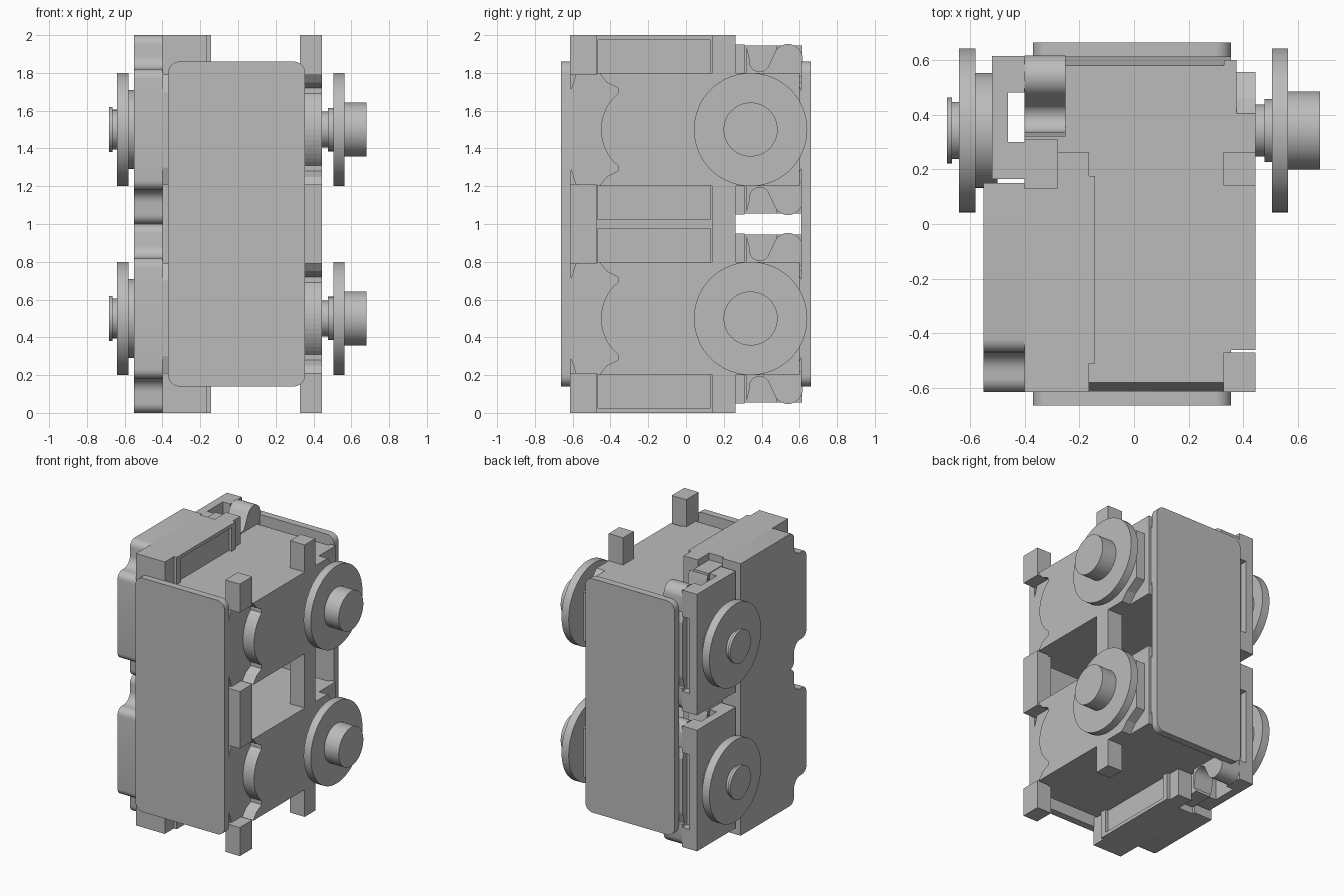
import bpy, bmesh, math
from mathutils import Matrix

cube = bpy.data.objects.get("Cube")
if cube:
    bpy.data.objects.remove(cube)

grey = bpy.data.materials.new("plain grey")
grey.use_nodes = True
COLOUR = (0.5, 0.5, 0.5, 1)
grey.diffuse_color = COLOUR
grey.node_tree.nodes["Principled BSDF"].inputs["Base Color"].default_value = COLOUR


def finish(bm, name, smooth=False):
    bmesh.ops.recalc_face_normals(bm, faces=bm.faces)
    mesh = bpy.data.meshes.new(name)
    bm.to_mesh(mesh)
    bm.free()
    mesh.materials.append(grey)
    ob = bpy.data.objects.new(name, mesh)
    bpy.context.collection.objects.link(ob)
    if smooth:
        bpy.ops.object.select_all(action='DESELECT')
        ob.select_set(True)
        bpy.context.view_layer.objects.active = ob
        bpy.ops.object.shade_smooth_by_angle(angle=math.radians(35))
    return ob


def prism(name, points, axis, lo, hi, smooth=False):
    """Extrude a profile along x (points are y, z), y (x, z) or z (x, y)."""
    place = {'x': lambda a, b, t: (t, a, b),
             'y': lambda a, b, t: (a, t, b),
             'z': lambda a, b, t: (a, b, t)}[axis]
    bm = bmesh.new()
    rings = [[bm.verts.new(place(a, b, t)) for a, b in points] for t in (lo, hi)]
    for ring in rings:
        bm.faces.new(ring)
    n = len(points)
    for i in range(n):
        j = (i + 1) % n
        bm.faces.new((rings[0][i], rings[0][j], rings[1][j], rings[1][i]))
    return finish(bm, name, smooth)


def box(name, x, y, z):
    return prism(name, [(x[0], y[0]), (x[1], y[0]), (x[1], y[1]), (x[0], y[1])], 'z', *z)


def arc(cy, cz, r, start, end, steps=8):
    angles = [math.radians(start + (end - start) * i / steps) for i in range(steps + 1)]
    return [(cy + r * math.cos(a), cz + r * math.sin(a)) for a in angles]


def mirrored(points, mid):
    """Close an upper half profile with its reflection below mid."""
    return points + [(y, 2 * mid - z) for y, z in reversed(points)]


def turned(name, steps, mid):
    """Stepped round part on the x axis: x positions and radii."""
    bm = bmesh.new()
    verts = [bm.verts.new((x, 0, r)) for x, r in steps]
    edges = [bm.edges.new(pair) for pair in zip(verts, verts[1:])]
    bmesh.ops.spin(bm, geom=verts + edges, axis=(1, 0, 0), cent=(0, 0, 0),
                   angle=math.tau, steps=64, use_duplicate=False)
    bmesh.ops.remove_doubles(bm, verts=bm.verts, dist=0.0001)
    bmesh.ops.transform(bm, matrix=Matrix.Translation((0, 0.342, mid)), verts=bm.verts)
    return finish(bm, name, True)


# Long rounded cover plates joining both modules
R = 0.06
outline = []
for cx, cz, a in ((0.295, 1.8, 0), (-0.31, 1.8, 90), (-0.31, 0.2, 180), (0.295, 0.2, 270)):
    outline += arc(cx, cz, R, a, a + 90)
prism("front_plate", outline, 'y', -0.663, -0.61, True)
prism("back_plate", outline, 'y', 0.61, 0.663, True)

for label, mid in (("lower", 0.5), ("upper", 1.5)):
    top, low = mid + 0.3, mid - 0.3

    # Main body with slanted front and back edges
    prism(label + "_body", mirrored([(-0.612, mid + 0.2), (-0.58, top),
                                     (0.58, top), (0.61, mid + 0.2)], mid), 'x', -0.4, 0.355)

    # Side cover with a rounded front edge and cut back corners
    front = arc(-0.2, mid, 0.25, 180, 130)
    cover = front + [(-0.36, mid + 0.22), (-0.42, mid + 0.25), (-0.46, top), (0.405, top),
                     (0.46, mid + 0.24), (0.555, mid + 0.18)]
    prism(label + "_side_cover", mirrored(cover[1:], mid) + [cover[0]], 'x', 0.35, 0.445)
    box(label + "_corner_rib", (0.33, 0.375), (0.4, 0.6), (low, top))

    for side in (1, -1):
        z_range = sorted((mid + side * 0.29, mid + side * 0.5))
        tag = label + ("_top" if side > 0 else "_bottom")

        # Corner posts
        for place, y in (("front", (-0.615, -0.47)), ("rear", (0.14, 0.263))):
            box(f"{tag}_{place}_post", (0.327, 0.445), y, z_range)

        # Raised slab with a shallow framed recess on its inner side
        slab = [(-0.4, -0.615), (-0.165, -0.615), (-0.165, 0.263),
                (-0.28, 0.263), (-0.28, 0.13), (-0.4, 0.13)]
        prism(tag + "_slab", slab, 'z', *z_range)
        lip = sorted((mid + side * 0.475, mid + side * 0.5))
        box(tag + "_slab_lip", (-0.17, -0.142), (-0.51, 0.175), lip)
        for end in (-0.495, 0.145):
            box(tag + "_slab_end", (-0.17, -0.142), (end - 0.015, end + 0.03), z_range)

        # Wavy hinge ear
        wave = [(0.32, 0.28), (0.32, 0.44), (0.335, 0.38)]
        wave += arc(0.39, 0.362, 0.055, 195, 320)
        wave += arc(0.54, 0.375, 0.078, 150, 10)
        wave += [(0.612, 0.28)]
        prism(tag + "_hinge_ear", [(y, mid + side * z) for y, z in wave],
              'x', -0.4, -0.25, True)
        box(tag + "_hinge_step", (-0.4, -0.28), (0.13, 0.31),
            sorted((mid + side * 0.29, mid + side * 0.45)))

    # Left plate with S curved front corners
    curve = [(-0.615, mid + 0.27)]
    curve += arc(-0.565, mid + 0.27, 0.05, 165, 90, 5)
    curve += arc(-0.54, mid + 0.39, 0.07, 270, 360, 6)
    curve += arc(-0.42, mid + 0.45, 0.05, 180, 90, 5)
    curve += [(0.15, mid + 0.5)]
    prism(label + "_left_plate", mirrored(curve, mid), 'x', -0.55, -0.4, True)

    # Left drive housing: walls around an open slot
    tall = (mid - 0.445, mid + 0.445)
    box(label + "_housing_outer_wall", (-0.52, -0.46), (0.165, 0.615), tall)
    box(label + "_housing_front_wall", (-0.46, -0.4), (0.165, 0.3), tall)
    box(label + "_housing_rear_wall", (-0.46, -0.4), (0.48, 0.56), tall)
    for z in ((mid - 0.445, mid - 0.3), (mid + 0.25, mid + 0.445)):
        box(label + "_housing_rear_rim", (-0.46, -0.4), (0.56, 0.615), z)

    # Wheels with stepped hubs
    turned(label + "_right_wheel", [(0.43, 0), (0.43, 0.095), (0.477, 0.095), (0.477, 0.115),
                                    (0.505, 0.115), (0.505, 0.3), (0.563, 0.3),
                                    (0.563, 0.143), (0.68, 0.143), (0.68, 0)], mid)
    turned(label + "_left_wheel", [(-0.5, 0), (-0.5, 0.21), (-0.58, 0.21), (-0.58, 0.3),
                                   (-0.64, 0.3), (-0.64, 0.105), (-0.665, 0.105),
                                   (-0.665, 0.12), (-0.683, 0.12), (-0.683, 0)], mid)
